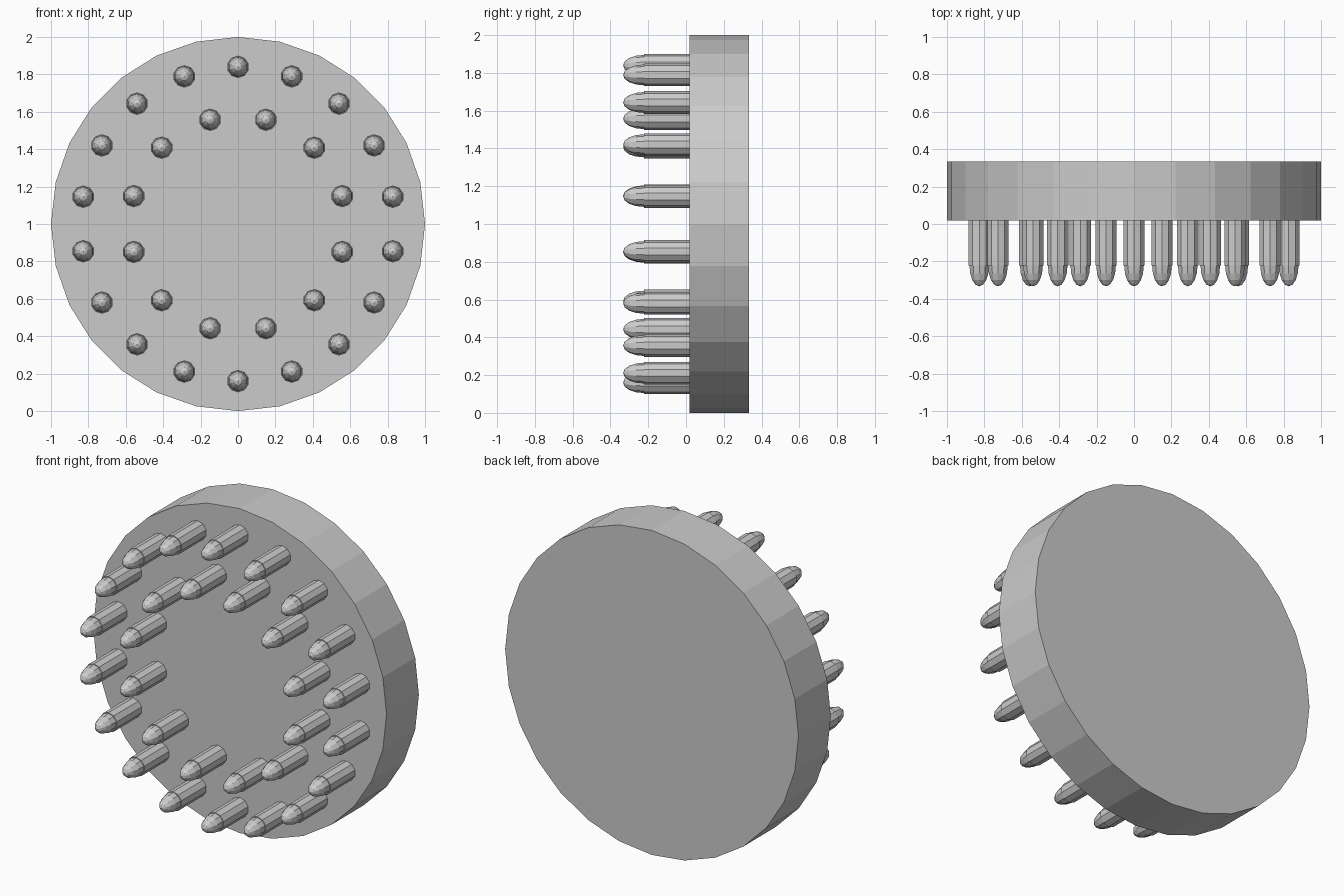
import bpy, bmesh, math
from mathutils import Matrix

if "Cube" in bpy.data.objects:
    bpy.data.objects.remove(bpy.data.objects["Cube"])

grey = bpy.data.materials.new("light_grey")
grey.diffuse_color = (0.6, 0.6, 0.6, 1)
grey.use_nodes = True
grey.node_tree.nodes["Principled BSDF"].inputs["Base Color"].default_value = grey.diffuse_color

CENTRE_Z = 1.0


def lathe(name, profile, sides, location):
    """Flat-shaded turned part around the y axis; profile is (radius, y)."""
    bm = bmesh.new()
    rings = []
    for r, y in profile:
        if r == 0:
            rings.append([bm.verts.new((0, y, 0))] * sides)
        else:
            angles = [2 * math.pi * i / sides for i in range(sides)]
            rings.append([bm.verts.new((r * math.sin(a), y, r * math.cos(a))) for a in angles])
    for a, b in zip(rings, rings[1:]):
        for i in range(sides):
            j = (i + 1) % sides
            corners = list(dict.fromkeys((a[i], a[j], b[j], b[i])))
            bm.faces.new(corners)
    for ring in (rings[0], rings[-1]):
        if ring[0] is not ring[1]:
            bm.faces.new(ring)
    bmesh.ops.recalc_face_normals(bm, faces=bm.faces)
    mesh = bpy.data.meshes.new(name)
    bm.to_mesh(mesh)
    bm.free()
    mesh.materials.append(grey)
    obj = bpy.data.objects.new(name, mesh)
    obj.location = location
    bpy.context.collection.objects.link(obj)
    return obj


# Thick round base standing on its rim
lathe("disc", [(1.0, 0.018), (1.0, 0.333)], 28, (0, 0, CENTRE_Z))

# Shaft, small shoulder and elongated dome of one peg
peg_profile = [(0.06, 0.018), (0.06, -0.222)]
for step in range(5):
    a = math.radians(22.5 * step)
    r = 0.055 * math.cos(a) if step < 4 else 0
    peg_profile.append((r, -0.222 - 0.111 * math.sin(a)))


# Two rings of pegs
def peg_ring(name, count, radius, start):
    for i in range(count):
        a = math.radians(start) + 2 * math.pi * i / count
        lathe(f"{name}_{i + 1}", peg_profile, 10,
              (radius * math.sin(a), 0, CENTRE_Z + radius * math.cos(a)))


peg_ring("outer_peg", 18, 0.84, 0)
peg_ring("inner_peg", 12, 0.577, 15)
